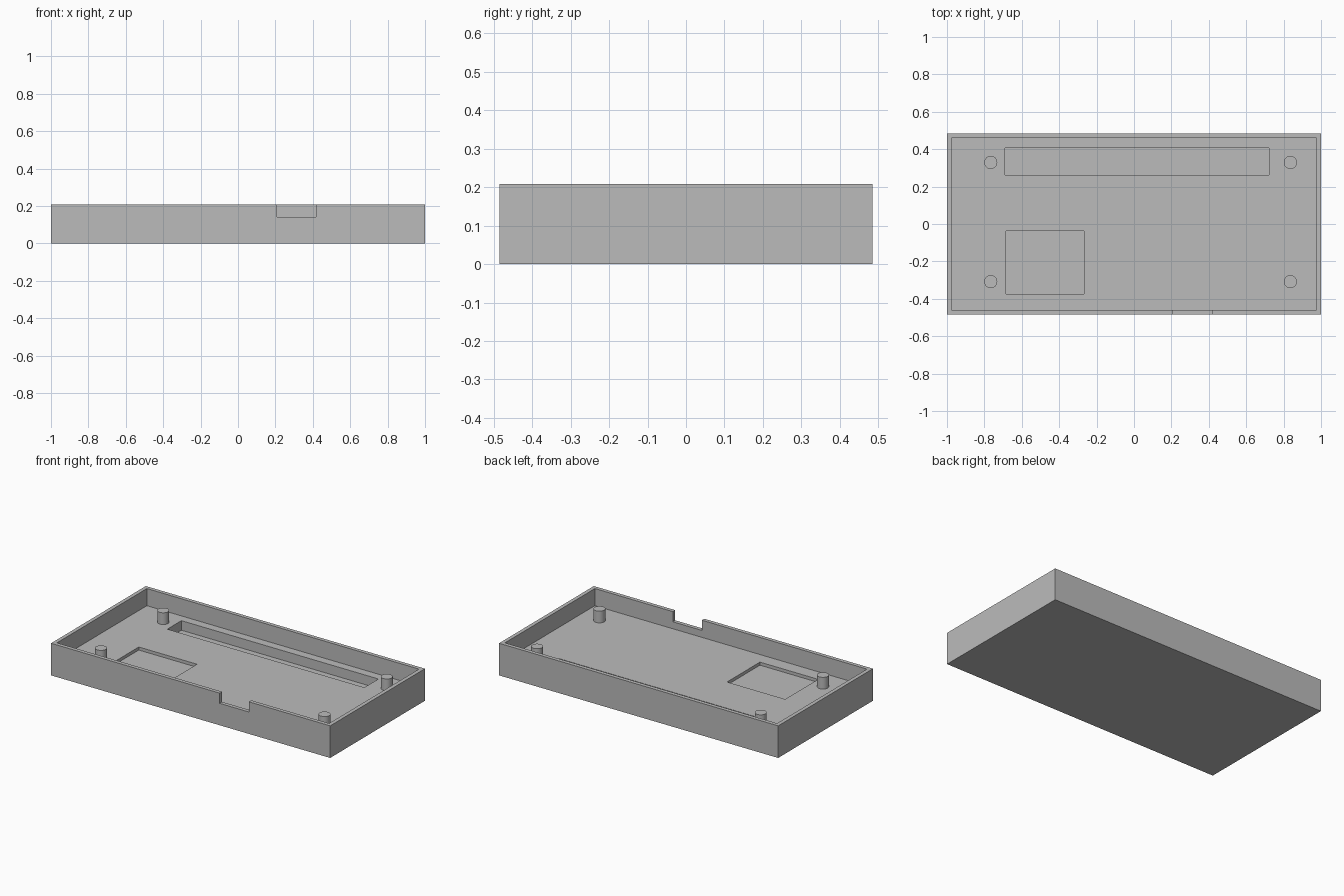
import bpy
import bmesh
from mathutils import Matrix, Vector

default = bpy.data.objects.get("Cube")
if default:
    bpy.data.objects.remove(default, do_unlink=True)

# Main dimensions
HALF_X, HALF_Y, HEIGHT = 1.0, 0.485, 0.208
WALL, FLOOR, POST_TOP, POST_RADIUS = 0.025, 0.097, 0.173, 0.035
ABOVE = HEIGHT + 0.1

grey = bpy.data.materials.new("plain grey")
grey.use_nodes = True
colour = (0.5, 0.5, 0.5, 1)
grey.diffuse_color = colour
grey.node_tree.nodes["Principled BSDF"].inputs["Base Color"].default_value = colour


def add_object(name, bm):
    mesh = bpy.data.meshes.new(name)
    bm.to_mesh(mesh)
    bm.free()
    mesh.materials.append(grey)
    obj = bpy.data.objects.new(name, mesh)
    bpy.context.collection.objects.link(obj)
    return obj


def box(name, low, high):
    low, high = Vector(low), Vector(high)
    bm = bmesh.new()
    place = Matrix.Translation((low + high) / 2) @ Matrix.Diagonal((*(high - low), 1))
    bmesh.ops.create_cube(bm, size=1, matrix=place)
    return add_object(name, bm)


def cut(target, cutter):
    cutter.hide_render = True
    mod = target.modifiers.new(cutter.name, "BOOLEAN")
    mod.operation, mod.solver, mod.object = "DIFFERENCE", "EXACT", cutter
    bpy.context.view_layer.objects.active = target
    bpy.ops.object.modifier_apply(modifier=mod.name)
    bpy.data.objects.remove(cutter, do_unlink=True)


# Open tray with its cavity, two floor pockets and a notch in the front wall
tray = box("tray", (-HALF_X, -HALF_Y, 0), (HALF_X, HALF_Y, HEIGHT))
cut(tray, box("cavity", (WALL - HALF_X, WALL - HALF_Y, FLOOR),
              (HALF_X - WALL, HALF_Y - WALL, ABOVE)))
cut(tray, box("long_pocket", (-0.69, 0.262, 0.035), (0.722, 0.406, ABOVE)))
cut(tray, box("square_pocket", (-0.685, -0.374, 0.077), (-0.268, -0.037, ABOVE)))
cut(tray, box("front_notch", (0.208, -HALF_Y - 0.1, 0.142),
              (0.417, -HALF_Y + 0.06, ABOVE)))

# Four mounting posts standing on the tray floor
for side, x in (("right", -0.766), ("left", 0.836)):
    for end, y in (("front", -0.308), ("back", 0.329)):
        bm = bmesh.new()
        bottom = FLOOR - 0.01
        bmesh.ops.create_cone(
            bm, cap_ends=True, segments=32, radius1=POST_RADIUS, radius2=POST_RADIUS,
            depth=POST_TOP - bottom,
            matrix=Matrix.Translation((x, y, (POST_TOP + bottom) / 2)))
        post = add_object(f"{end}_{side}_post", bm)
        bpy.ops.object.select_all(action="DESELECT")
        post.select_set(True)
        bpy.context.view_layer.objects.active = post
        bpy.ops.object.shade_smooth_by_angle()
